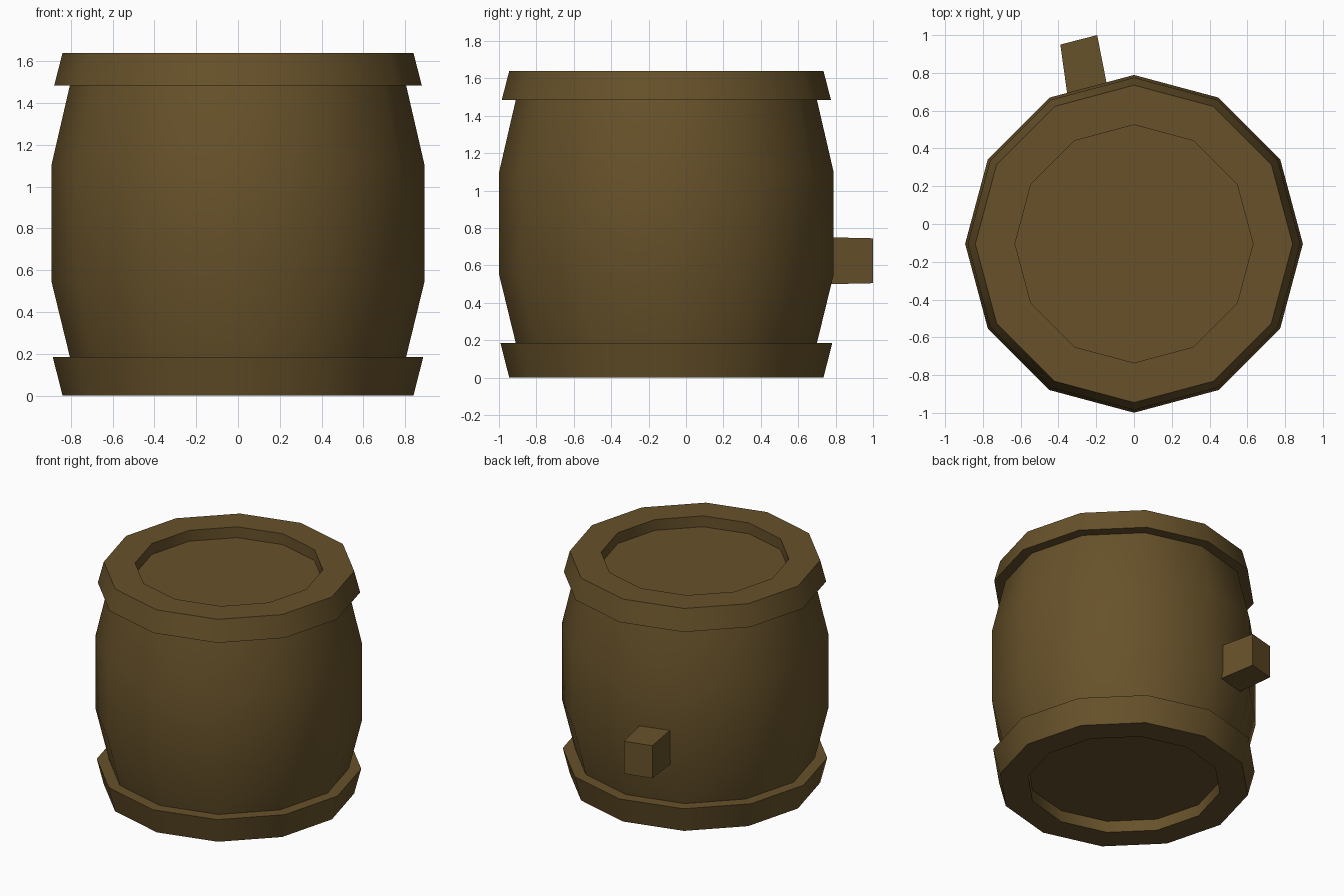
import bpy, bmesh, math

if "Cube" in bpy.data.objects:
    bpy.data.objects.remove(bpy.data.objects["Cube"])

CY = -0.105   # barrel axis
N = 12        # sides

wood = bpy.data.materials.new("brown_wood")
wood.diffuse_color = (0.135, 0.083, 0.023, 1)
wood.use_nodes = True
wood.node_tree.nodes["Principled BSDF"].inputs["Base Color"].default_value = wood.diffuse_color


def finish(name, bm):
    bmesh.ops.recalc_face_normals(bm, faces=bm.faces)
    me = bpy.data.meshes.new(name)
    bm.to_mesh(me)
    bm.free()
    me.materials.append(wood)
    ob = bpy.data.objects.new(name, me)
    bpy.context.collection.objects.link(ob)
    bpy.ops.object.select_all(action='DESELECT')
    ob.select_set(True)
    bpy.context.view_layer.objects.active = ob
    bpy.ops.object.shade_smooth_by_angle(angle=math.radians(40))
    return ob


def lathe(name, profile, cap=False):
    """Turn (radius, z) points around the barrel axis; cap fills the last ring."""
    bm = bmesh.new()
    rings = []
    for r, z in profile:
        rings.append([bm.verts.new((r * math.cos(2 * math.pi * i / N),
                                    CY + r * math.sin(2 * math.pi * i / N), z))
                      for i in range(N)])
    for a, b in zip(rings, rings[1:]):
        for i in range(N):
            j = (i + 1) % N
            bm.faces.new((a[i], a[j], b[j], b[i]))
    if cap:
        bm.faces.new(rings[-1])
    ob = finish(name, bm)
    # make open shells face outwards
    me = ob.data
    f = me.polygons[1]
    if f.normal.x * f.center.x + f.normal.y * (f.center.y - CY) < 0 and not cap:
        me.flip_normals()
    return ob


# bulging staves
lathe("barrel_body", [(0.805, 0.185), (0.894, 0.55), (0.894, 1.10), (0.805, 1.485)])

# rims with recessed heads; each starts at the step against the body
lathe("bottom_rim", [(0.805, 0.185), (0.887, 0.185), (0.84, 0), (0.65, 0), (0.65, 0.085)], cap=True)
lathe("top_rim", [(0.805, 1.485), (0.88, 1.485), (0.84, 1.64), (0.63, 1.64), (0.63, 1.56)], cap=True)

# rims are open shells too: check the head faces point up and down
for name, sign in (("bottom_rim", -1), ("top_rim", 1)):
    me = bpy.data.objects[name].data
    if me.polygons[-1].normal.z * sign < 0:
        me.flip_normals()

# slightly tapered tap block at the back
bm = bmesh.new()
bmesh.ops.create_cube(bm, size=1)
ends = {(-1, -1): (-0.353, 0.685), (1, -1): (-0.143, 0.735),
        (-1, 1): (-0.39, 0.95), (1, 1): (-0.195, 1.0)}
for v in bm.verts:
    sx, sy, sz = (1 if c > 0 else -1 for c in v.co)
    x, y = ends[(sx, sy)]
    v.co = (x, y, 0.625 + sz * (0.12 if sy > 0 else 0.126))
finish("tap", bm)
